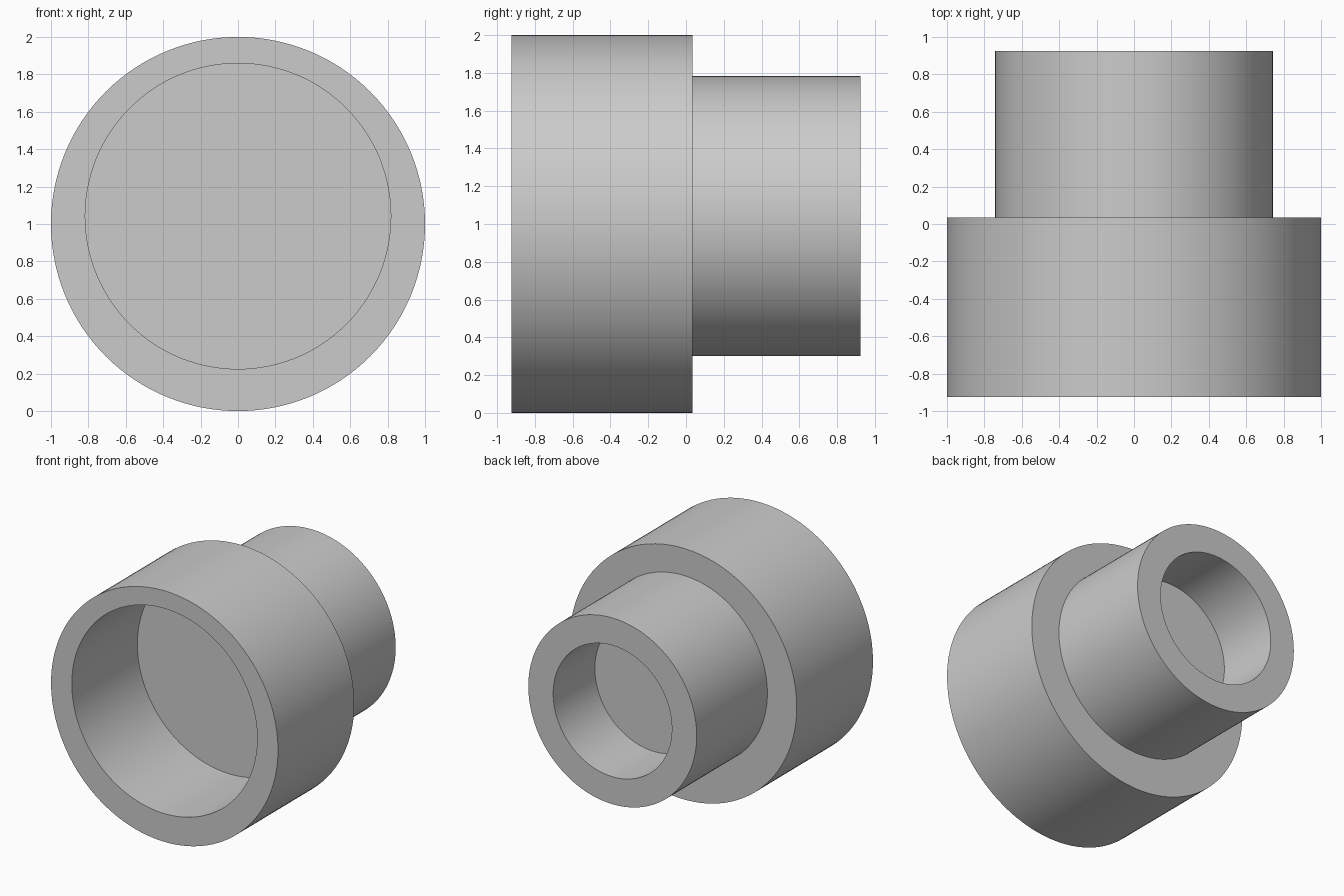
import bpy
import bmesh
from math import cos, sin, tau, radians

SEGMENTS = 128
AXIS_Z = 1.0      # axis of the large collar
OFFSET_Z = 1.042  # axis of the bores and the small spigot

cube = bpy.data.objects.get("Cube")
if cube:
    bpy.data.objects.remove(cube, do_unlink=True)

grey = bpy.data.materials.new("plain grey")
grey.use_nodes = True
colour = (0.6, 0.6, 0.6, 1)
grey.diffuse_color = colour
grey.node_tree.nodes["Principled BSDF"].inputs["Base Color"].default_value = colour


def add_ring(bm, radius, y, z):
    angles = [tau * i / SEGMENTS for i in range(SEGMENTS)]
    return [bm.verts.new((radius * cos(a), y, z + radius * sin(a))) for a in angles]


def stepped_body(name, rings):
    """Join a run of circles into a closed solid, capping the first and last."""
    bm = bmesh.new()
    loops = [add_ring(bm, *ring) for ring in rings]
    for a, b in zip(loops, loops[1:]):
        for i in range(SEGMENTS):
            j = (i + 1) % SEGMENTS
            bm.faces.new((a[i], a[j], b[j], b[i]))
    bm.faces.new(loops[0])
    bm.faces.new(loops[-1])
    bmesh.ops.recalc_face_normals(bm, faces=bm.faces)
    mesh = bpy.data.meshes.new(name)
    bm.to_mesh(mesh)
    bm.free()
    mesh.materials.append(grey)
    obj = bpy.data.objects.new(name, mesh)
    bpy.context.collection.objects.link(obj)
    bpy.ops.object.select_all(action="DESELECT")
    obj.select_set(True)
    bpy.context.view_layer.objects.active = obj
    bpy.ops.object.shade_smooth_by_angle(angle=radians(30))


# Eccentric pipe reducer: radius, y and axis height of each circle
stepped_body("eccentric_reducer", [
    (0.817, -0.10, OFFSET_Z),   # front bore floor
    (0.817, -0.925, OFFSET_Z),  # front bore mouth
    (1.0, -0.925, AXIS_Z),      # collar front rim
    (1.0, 0.035, AXIS_Z),       # collar back rim
    (0.742, 0.035, OFFSET_Z),   # spigot root
    (0.742, 0.925, OFFSET_Z),   # spigot back rim
    (0.523, 0.925, OFFSET_Z),   # rear bore mouth
    (0.523, 0.40, OFFSET_Z),    # rear bore floor
])
